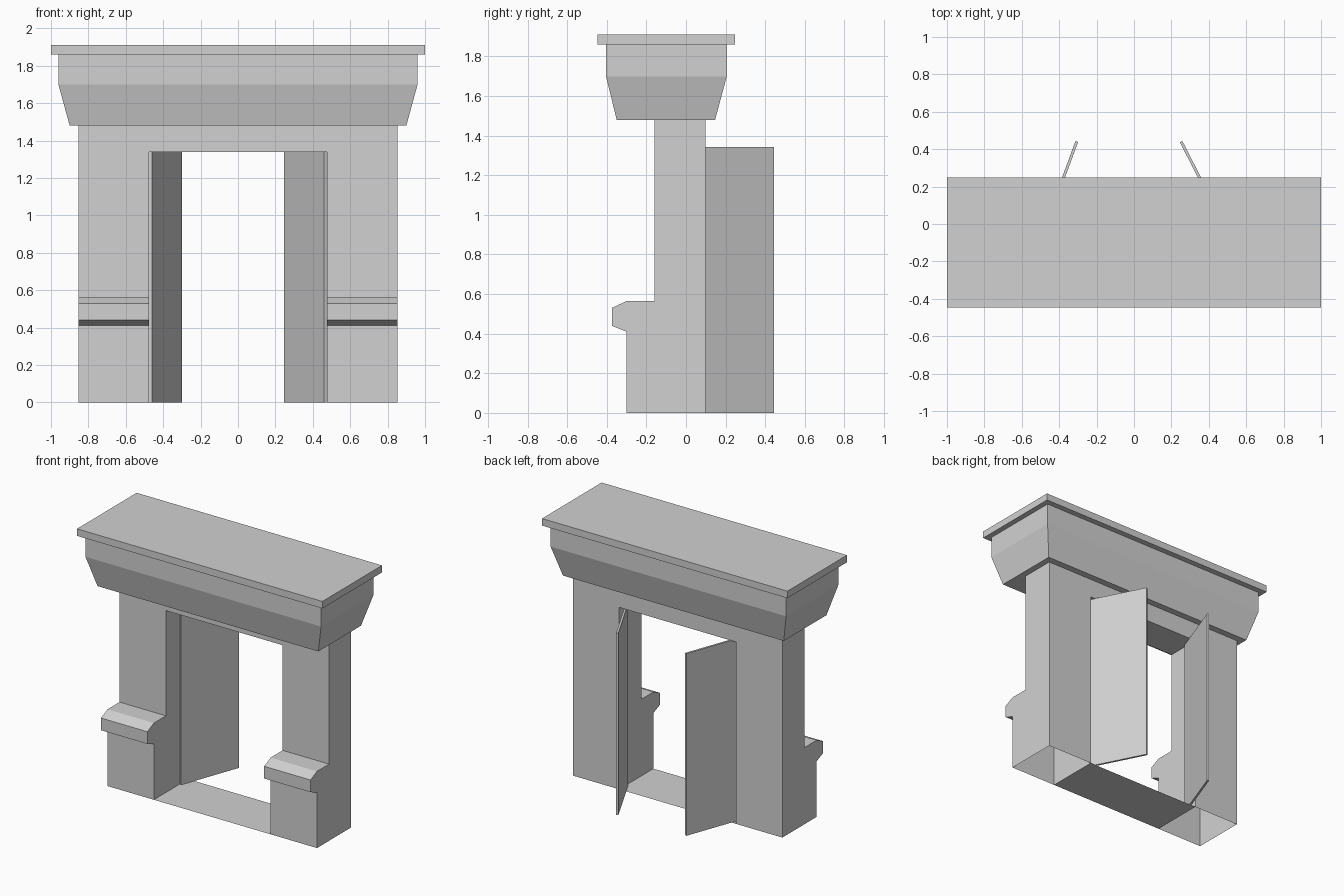
import bpy, bmesh, math
from mathutils import Vector

cube = bpy.data.objects.get("Cube")
if cube:
    bpy.data.objects.remove(cube, do_unlink=True)

stone = bpy.data.materials.new("plain_grey")
stone.use_nodes = True
grey = (0.64, 0.64, 0.64, 1)
stone.diffuse_color = grey
stone.node_tree.nodes["Principled BSDF"].inputs["Base Color"].default_value = grey


def finish(name, bm):
    """Turn a bmesh into a flat shaded object."""
    mesh = bpy.data.meshes.new(name)
    bm.to_mesh(mesh)
    bm.free()
    mesh.materials.append(stone)
    obj = bpy.data.objects.new(name, mesh)
    bpy.context.collection.objects.link(obj)
    return obj


def loft(name, rings, drop=None):
    """Closed solid through matching rings of points; drop(face) removes faces."""
    bm = bmesh.new()
    loops = [[bm.verts.new(p) for p in ring] for ring in rings]
    for a, b in zip(loops, loops[1:]):
        for i in range(len(a)):
            j = (i + 1) % len(a)
            bm.faces.new((a[i], a[j], b[j], b[i]))
    bm.faces.new(loops[0][::-1])
    bm.faces.new(loops[-1])
    bmesh.ops.recalc_face_normals(bm, faces=bm.faces)
    if drop:
        bmesh.ops.delete(bm, geom=[f for f in bm.faces if drop(f)], context='FACES')
    return finish(name, bm)


def rect(x0, x1, y0, y1, z):
    return [(x0, y0, z), (x1, y0, z), (x1, y1, z), (x0, y1, z)]


OPEN_X, OUT_X = 0.476, 0.854       # doorway and outer half widths
FRONT, BACK = -0.16, 0.098         # wall depth
LINTEL, WALL_TOP = 1.34, 1.48

# Pillars with a moulded pedestal in front, hollow underneath
profile = [(BACK, 0), (-0.30, 0), (-0.30, 0.41), (-0.375, 0.44), (-0.375, 0.53),
           (-0.30, 0.565), (FRONT, 0.565), (FRONT, WALL_TOP), (BACK, WALL_TOP)]
for side, s in (("left", 1), ("right", -1)):
    loft(side + "_pillar",
         [[(s * x, y, z) for y, z in profile] for x in (OPEN_X, OUT_X)],
         lambda f: all(v.co.z < 0.001 for v in f.verts))

# Lintel over the doorway, open where it meets pillars and cornice
loft("lintel", [rect(-OPEN_X, OPEN_X, FRONT, BACK, z) for z in (LINTEL, WALL_TOP)],
     lambda f: abs(f.normal.x) > 0.9 or f.normal.z > 0.9)

# Flat threshold between the pillars
bm = bmesh.new()
bm.faces.new([bm.verts.new(p) for p in rect(-OPEN_X, OPEN_X, -0.30, BACK, 0)])
finish("threshold", bm)

# Flared cornice and the cap slab on top
loft("cornice", [rect(-0.90, 0.90, -0.35, 0.147, WALL_TOP),
                 rect(-0.96, 0.96, -0.404, 0.206, 1.70),
                 rect(-0.96, 0.96, -0.404, 0.206, 1.86)])
loft("cap_slab", [rect(-1, 1, -0.446, 0.248, z) for z in (1.86, 1.912)])

# Two thin doors standing open towards the back
doors = {"left_door": ((0.467, 0.02), (0.252, 0.44)),
         "right_door": ((-0.468, 0.0), (-0.306, 0.441))}
for name, (hinge, tip) in doors.items():
    a, b = Vector(hinge), Vector(tip)
    along = (b - a).normalized()
    n = Vector((-along.y, along.x)) * 0.0075
    corners = [a + n, a - n, b - n, b + n]
    loft(name, [[(p.x, p.y, z) for p in corners] for z in (0, LINTEL + 0.002)])
